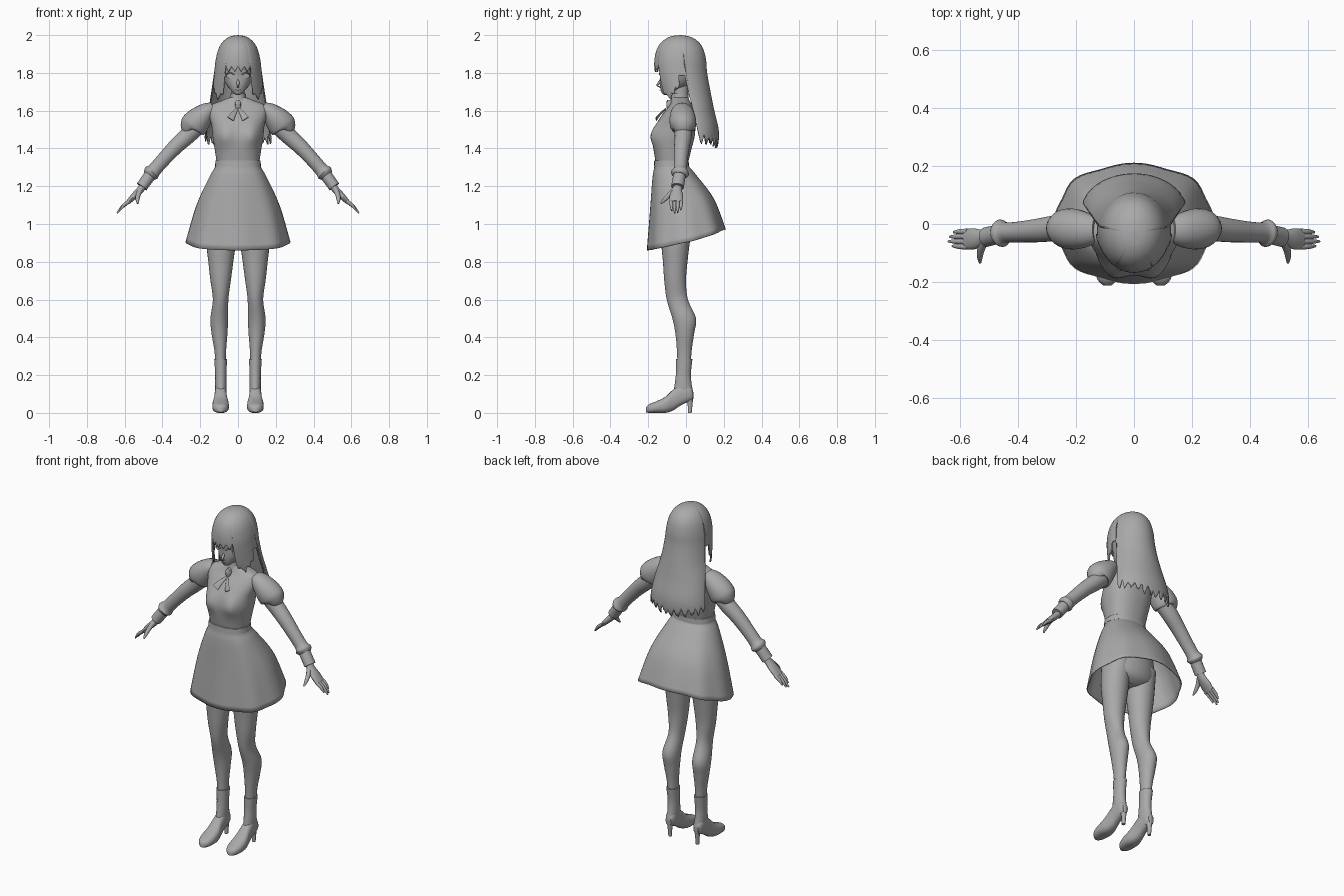
import bpy, bmesh, math, random
from mathutils import Vector

random.seed(4)
if "Cube" in bpy.data.objects:
    bpy.data.objects.remove(bpy.data.objects["Cube"])

# One plain clay colour
GREY = (0.4, 0.4, 0.4, 1)
clay = bpy.data.materials.new("plain_grey")
clay.use_nodes = True
clay.diffuse_color = GREY
clay.node_tree.nodes["Principled BSDF"].inputs["Base Color"].default_value = GREY
X, Y, Z = Vector((1, 0, 0)), Vector((0, 1, 0)), Vector((0, 0, 1))


def spline(rows, steps=4):
    """Smoothly interpolate a list of number tuples."""
    out = []
    for i in range(len(rows) - 1):
        p, q = rows[max(i - 1, 0)], rows[i]
        r, s = rows[i + 1], rows[min(i + 2, len(rows) - 1)]
        for k in range(steps):
            t = k / steps
            out.append(tuple(
                b + t * ((c - a) / 2 + t * (a - 2.5 * b + 2 * c - d / 2
                         + t * (1.5 * (b - c) + (d - a) / 2)))
                for a, b, c, d in zip(p, q, r, s)))
    return out + [rows[-1]]


def sample(rows, z):
    """Linear lookup in rows sorted by falling height."""
    for p, q in zip(rows, rows[1:]):
        if z >= q[0]:
            t = (p[0] - z) / max(p[0] - q[0], 1e-6)
            return [a + (b - a) * min(max(t, 0), 1) for a, b in zip(p, q)]
    return rows[-1]


def ring(centre, u, v, sides=28, power=2.0):
    """Superellipse of points; angle zero points along -v."""
    def bend(w):
        return math.copysign(abs(w) ** (2 / power), w)
    angles = [math.tau * k / sides for k in range(sides)]
    return [centre + u * bend(math.sin(a)) - v * bend(math.cos(a)) for a in angles]


def skin(name, rings, caps=True, mirror=False, thick=0):
    """Join rings of points into one smooth object."""
    bm = bmesh.new()
    loops = [[bm.verts.new(p) for p in r] for r in rings]
    for a, b in zip(loops, loops[1:]):
        for k in range(len(a)):
            n = (k + 1) % len(a)
            bm.faces.new((a[k], a[n], b[n], b[k]))
    if caps:
        bm.faces.new(loops[0])
        bm.faces.new(loops[-1])
    bmesh.ops.remove_doubles(bm, verts=bm.verts, dist=1e-5)
    bmesh.ops.recalc_face_normals(bm, faces=bm.faces)
    mesh = bpy.data.meshes.new(name)
    bm.to_mesh(mesh)
    bm.free()
    mesh.materials.append(clay)
    mesh.shade_smooth()
    mesh.set_sharp_from_angle(angle=math.radians(45))
    ob = bpy.data.objects.new(name, mesh)
    bpy.context.collection.objects.link(ob)
    if thick:
        ob.modifiers.new("thickness", "SOLIDIFY").thickness = thick
    if mirror:
        ob.modifiers.new("other_side", "MIRROR")
    return ob


def level(row, power=2.0, sides=28):
    """Horizontal ring from (height, x, half width, front, back)."""
    z, x, rx, front, back = row
    return ring(Vector((x, (front + back) / 2, z)), X * rx, Y * (back - front) / 2, sides, power)


def stack(name, rows, power=2.0, **kw):
    return skin(name, [level(r, power) for r in spline(rows)], **kw)


def tube(name, rows, side=Y, sides=16, steps=3, **kw):
    """Limb along a path of (x, y, z, half width, half thickness)."""
    rows = spline(rows, steps)
    pts = [Vector(r[:3]) for r in rows]
    rings = []
    for i, r in enumerate(rows):
        t = (pts[min(i + 1, len(pts) - 1)] - pts[max(i - 1, 0)]).normalized()
        u = (side - t * side.dot(t)).normalized()
        rings.append(ring(pts[i], u * r[3], t.cross(u) * r[4], sides))
    return skin(name, rings, **kw)


# Bodice, with the bust pushed out of the lofted rings
bodice = [level(r, 2.3, 48) for r in spline([
    (1.32, 0, .112, -.16, .01), (1.4, 0, .124, -.172, .03), (1.46, 0, .134, -.175, .045),
    (1.52, 0, .14, -.16, .05), (1.58, 0, .155, -.125, .045), (1.625, 0, .15, -.09, .035),
    (1.652, 0, .09, -.076, .02), (1.67, 0, .045, -.07, .01)])]
for r in bodice:
    for p in r:
        if p.y < -.06:
            p.y -= .024 * math.exp(-((abs(p.x) - .075) / .045) ** 2 - ((p.z - 1.47) / .06) ** 2)
skin("bodice", bodice)

# Neck, collar, and hips hidden beneath the skirt
stack("neck", [(1.62, 0, .036, -.066, .012), (1.68, 0, .034, -.066, .01), (1.76, 0, .036, -.07, .015)])
stack("collar", [(1.645, 0, .052, -.083, .02), (1.667, 0, .043, -.077, .014), (1.69, 0, .041, -.075, .014)])
stack("hips", [(1.33, 0, .108, -.15, .005), (1.2, 0, .135, -.15, .045), (1.05, 0, .16, -.145, .06),
               (.96, 0, .14, -.12, .045), (.925, 0, .06, -.08, .0)])

# Flared skirt whose hem falls lower in front than behind
flare = spline([(0, 0, .117, -.165, .012), (.08, 0, .121, -.168, .015), (.2, 0, .15, -.177, .05),
                (.55, 0, .218, -.188, .145), (1, 0, .272, -.203, .207)], 5)
skirt = []
for row in flare:
    loop = level(row, 2.3, 64)
    for k, p in enumerate(loop):
        a = math.tau * k / len(loop)
        hem = .91 - .055 * math.cos(a) + .006 * math.cos(2 * a)
        fold = 1 + .022 * row[0] * math.cos(8 * a)
        p.x, p.y, p.z = p.x * fold, p.y * fold, 1.337 + (hem - 1.337) * row[0]
    skirt.append(loop)
skin("skirt", skirt, caps=False, thick=.006)
stack("waistband", [(1.305, 0, .122, -.17, .016), (1.335, 0, .119, -.168, .014)], 2.3)

# Legs and heeled ankle boots
stack("leg", [(1.04, .088, .075, -.135, .045), (.9, .09, .077, -.131, .02), (.8, .091, .066, -.122, .008),
              (.7, .092, .054, -.115, .0), (.6, .092, .041, -.102, .01), (.5, .099, .047, -.072, .053),
              (.42, .098, .042, -.056, .043), (.33, .094, .031, -.048, .03), (.25, .092, .027, -.045, .025)],
      mirror=True)
stack("boot_shaft", [(.285, .092, .034, -.052, .034), (.21, .091, .03, -.053, .026),
                     (.15, .091, .03, -.06, .03), (.1, .091, .028, -.065, .04), (.065, .091, .02, -.04, .037)],
      mirror=True)
stack("boot_heel", [(.1, .091, .022, -.005, .04), (.05, .091, .013, .008, .035), (0, .091, .01, .01, .03)],
      mirror=True)
foot = []
for y, low, high, half in spline([
        (.036, .07, .12, .018), (.015, .06, .145, .028), (-.03, .038, .15, .031), (-.07, .012, .122, .035),
        (-.11, 0, .085, .043), (-.16, 0, .06, .043), (-.195, 0, .046, .032), (-.213, .004, .028, .012)]):
    foot.append(ring(Vector((.092, y, (low + high) / 2)), X * half, Z * (high - low) / 2, 24, 2.5))
skin("boot_foot", foot, mirror=True)

# Puffed shoulders, sleeves and cuffs
tube("puff_sleeve", [(.13, -.02, 1.61, .045, .035), (.165, -.02, 1.593, .06, .05),
                     (.205, -.018, 1.556, .07, .067), (.235, -.015, 1.52, .068, .074),
                     (.247, -.015, 1.502, .056, .06), (.245, -.015, 1.497, .035, .035)], sides=28, mirror=True)
tube("sleeve", [(.2, -.015, 1.535, .05, .05), (.27, -.015, 1.465, .045, .045), (.33, -.022, 1.41, .041, .041),
                (.4, -.028, 1.335, .036, .037), (.442, -.03, 1.287, .036, .037),
                (.458, -.032, 1.27, .048, .044), (.47, -.035, 1.255, .035, .034)], sides=24, mirror=True)
tube("cuff", [(.463, -.034, 1.262, .033, .032), (.51, -.045, 1.197, .034, .031)], sides=24, mirror=True)

# Hands with separate fingers
tube("palm", [(.495, -.043, 1.21, .022, .02), (.52, -.047, 1.178, .026, .019),
              (.55, -.051, 1.148, .036, .017), (.582, -.053, 1.115, .035, .012)], mirror=True)
for k, name in enumerate(("index", "middle", "ring", "little")):
    y, reach = -.079 + .018 * k, (.052, .066, .062, .048)[k]
    root = Vector((.574, y, 1.122))
    tip = root + Vector((reach, (k - 1.5) * -.002, -reach * .98))
    mid = (root + tip) / 2 + Vector((.004, 0, .003))
    tube(name + "_finger", [(*root, .0095, .01), (*mid, .009, .009), (*tip, .004, .004)],
         sides=10, mirror=True)
tube("thumb", [(.515, -.06, 1.185, .014, .014), (.528, -.088, 1.155, .013, .012),
               (.532, -.114, 1.128, .01, .01), (.531, -.134, 1.108, .004, .004)], sides=10, side=X, mirror=True)

# Head with a pointed chin and small nose
stack("head", [(1.683, 0, .008, -.115, -.098), (1.69, 0, .021, -.126, -.08), (1.71, 0, .04, -.133, -.045),
               (1.74, 0, .063, -.138, .02), (1.78, 0, .08, -.138, .06), (1.82, 0, .088, -.142, .075),
               (1.88, 0, .088, -.14, .075), (1.94, 0, .06, -.1, .05)], 2.15)
tube("nose", [(0, -.132, 1.765, .005, .006), (0, -.144, 1.745, .008, .007), (0, -.153, 1.733, .004, .003),
              (0, -.135, 1.725, .006, .004)], side=X, sides=10)
tube("mouth", [(-.014, -.134, 1.709, .002, .002), (0, -.137, 1.708, .003, .002), (.014, -.134, 1.709, .002, .002)],
     sides=8)

# Eyes as thin plates, each under a lash line
for name, height, wide, tall in (("eye", 1.783, .02, .013), ("iris", 1.783, .01, .012)):
    push = .003 if name == "iris" else 0
    skin(name, [ring(Vector((.042, y - push, height)), Vector((wide, wide * .35, 0)), Z * tall, 20)
                for y in (-.122, -.129)], mirror=True)
tube("eyelash", [(.018, -.139, 1.79, .003, .002), (.04, -.137, 1.8, .003, .003), (.066, -.119, 1.793, .003, .002)],
     sides=8, mirror=True)

# Hair: one shell whose lower edge makes fringe, side locks and long back
shape = spline([(2.0, 0, .0, -.03, -.03), (1.993, 0, .04, -.08, .018), (1.97, 0, .076, -.122, .06),
                (1.93, 0, .102, -.152, .09), (1.87, 0, .118, -.167, .106), (1.8, 0, .126, -.165, .112),
                (1.7, 0, .138, -.143, .13), (1.6, 0, .158, -.1, .15), (1.5, 0, .175, -.08, .173),
                (1.42, 0, .182, -.07, .17), (1.36, 0, .178, -.06, .145)], 6)


def zigzag(w):
    return abs(w % 2 - 1)


def hair_edge(a):
    """Height of the hair's lower edge; zero degrees is the front."""
    if a < 34:
        return 1.805 + .03 * zigzag(a / 8)
    if a < 84:
        return 1.655 + .0021 * abs(a - 48) + .02 * zigzag(a / 7)
    if a < 100:
        return 1.785
    return 1.385 + .05 * zigzag(a / 7) + random.uniform(0, .02) + .0004 * (180 - a)


COLUMNS, LAYERS = 180, 40
edges = [hair_edge(min(k, COLUMNS - k) * 360 / COLUMNS) for k in range(COLUMNS)]
hair = []
for j in range(LAYERS + 1):
    t = (j / LAYERS) ** 1.6
    loop = []
    for k, edge in enumerate(edges):
        z, _, rx, front, back = sample(shape, 2 - (2 - edge) * t)
        a = math.tau * k / COLUMNS
        loop.append(Vector((rx * math.sin(a), (front + back) / 2 - (back - front) / 2 * math.cos(a), z)))
    hair.append(loop)
skin("hair", hair, caps=False, thick=.007)

# Neck bow: oval brooch and two tails
skin("brooch", [ring(Vector((0, y, 1.632)), X * w, Z * w * 1.6, 20)
                for y, w in ((-.075, .016), (-.098, .016), (-.104, .01))])
tube("bow_tail", [(.004, -.107, 1.61, .006, .003), (.022, -.134, 1.585, .013, .003),
                  (.04, -.158, 1.556, .02, .003)], side=Vector((1, 0, .7)), mirror=True)
